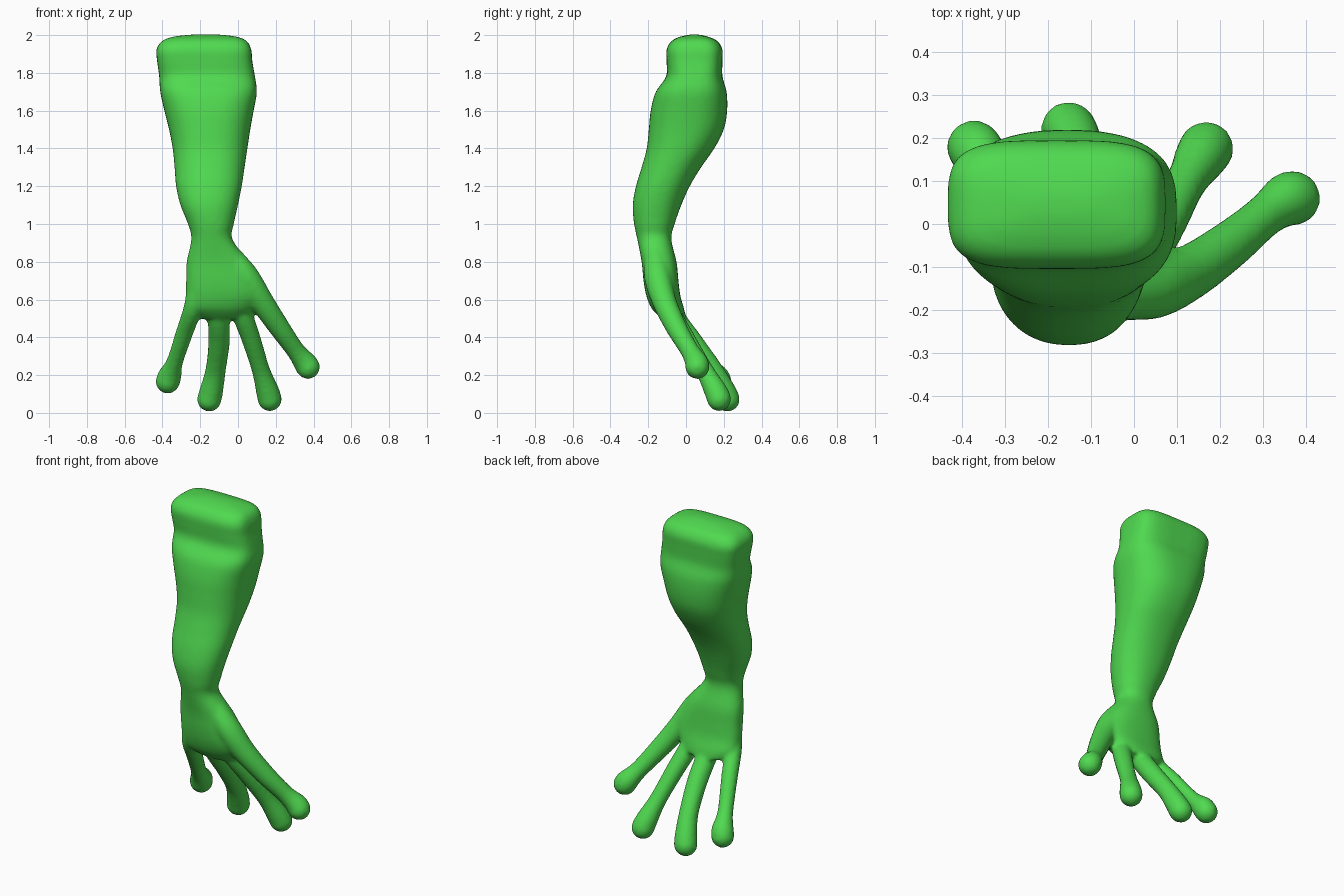
import bpy, bmesh, math
from mathutils import Vector

green = bpy.data.materials.new("frog green")
green.diffuse_color = (0.08, 0.7, 0.08, 1)


def smooth_rows(rows, steps):
    """Catmull-Rom interpolation through rows of numbers."""
    out = []
    for i in range(len(rows) - 1):
        a, b, c, d = (rows[max(0, min(len(rows) - 1, i + k))] for k in (-1, 0, 1, 2))
        for s in range(steps):
            t = s / steps
            out.append([0.5 * (2 * q + (r - p) * t + (2 * p - 5 * q + 4 * r - u) * t * t
                               + (3 * q - p - 3 * r + u) * t ** 3)
                        for p, q, r, u in zip(a, b, c, d)])
    return out + [list(rows[-1])]


def skin(bm, rings):
    """Closed surface through rings of points."""
    loops = [[bm.verts.new(p) for p in ring] for ring in rings]
    n = len(loops[0])
    for a, b in zip(loops, loops[1:]):
        for i in range(n):
            bm.faces.new((a[i], a[(i + 1) % n], b[(i + 1) % n], b[i]))
    bm.faces.new(loops[0][::-1])
    bm.faces.new(loops[-1])


def limb(bm, rows, sides=48):
    """Horizontal sections: z, x min, x max, y min, y max, squareness."""
    rings = []
    for z, x0, x1, y0, y1, e in smooth_rows(rows, 4):
        ring = []
        for i in range(sides):
            a = 2 * math.pi * i / sides
            c, s = math.cos(a), math.sin(a)
            ring.append(((x0 + x1) / 2 + (x1 - x0) / 2 * math.copysign(abs(c) ** (2 / e), c),
                         (y0 + y1) / 2 + (y1 - y0) / 2 * math.copysign(abs(s) ** (2 / e), s), z))
        rings.append(ring)
    skin(bm, rings)


def finger(bm, rows, sides=24):
    """Round tube along x, y, z, radius, ending in a rounded pad."""
    path = smooth_rows(rows, 6)
    pts = [Vector(p[:3]) for p in path]
    rings = []

    def ring(centre, tangent, r):
        u = tangent.cross(Vector((0, 1, 0))).normalized()
        v = tangent.cross(u)
        rings.append([centre + r * (u * math.cos(2 * math.pi * i / sides)
                                    + v * math.sin(2 * math.pi * i / sides))
                      for i in range(sides)])

    for i, p in enumerate(pts):
        t = (pts[min(i + 1, len(pts) - 1)] - pts[max(i - 1, 0)]).normalized()
        ring(p, t, path[i][3])
    r = path[-1][3]
    for k in range(1, 7):
        a = k * math.pi / 2 / 6.3
        ring(pts[-1] + t * r * math.sin(a), t, r * math.cos(a))
    skin(bm, rings)


bm = bmesh.new()

# Forearm, wrist and palm
limb(bm, [
    (0.50, -0.22, 0.05, -0.13, 0.00, 2.2),
    (0.55, -0.27, 0.09, -0.18, -0.01, 2.4),
    (0.62, -0.277, 0.13, -0.21, -0.03, 2.4),
    (0.70, -0.275, 0.11, -0.225, -0.04, 2.4),
    (0.80, -0.272, 0.055, -0.235, -0.05, 2.3),
    (0.92, -0.247, -0.03, -0.258, -0.078, 2.2),
    (1.00, -0.265, -0.022, -0.275, -0.06, 2.2),
    (1.10, -0.305, 0.000, -0.282, -0.025, 2.2),
    (1.20, -0.328, 0.020, -0.265, 0.02, 2.2),
    (1.30, -0.336, 0.035, -0.235, 0.08, 2.2),
    (1.40, -0.346, 0.050, -0.208, 0.15, 2.3),
    (1.50, -0.365, 0.065, -0.197, 0.20, 2.4),
    (1.60, -0.390, 0.083, -0.187, 0.218, 2.5),
    (1.70, -0.412, 0.100, -0.160, 0.215, 2.8),
    (1.78, -0.417, 0.090, -0.105, 0.193, 3.2),
    (1.86, -0.428, 0.076, -0.103, 0.193, 3.6),
    (1.925, -0.432, 0.070, -0.103, 0.193, 3.8),
    (1.97, -0.400, 0.045, -0.075, 0.165, 3.8),
    (1.992, -0.34, -0.01, -0.03, 0.115, 3.4),
    (2.003, -0.24, -0.10, 0.02, 0.07, 3.0),
])

# Four fingers with swollen tips, left to right
finger(bm, [(-0.20, -0.14, 0.74, 0.06), (-0.235, -0.12, 0.57, 0.05), (-0.285, -0.01, 0.42, 0.046),
            (-0.335, 0.10, 0.27, 0.044), (-0.36, 0.16, 0.20, 0.062), (-0.372, 0.178, 0.166, 0.064)])
finger(bm, [(-0.12, -0.13, 0.68, 0.06), (-0.105, -0.07, 0.52, 0.058), (-0.10, 0.03, 0.38, 0.057),
            (-0.118, 0.14, 0.23, 0.054), (-0.14, 0.20, 0.12, 0.062), (-0.152, 0.22, 0.072, 0.065)])
finger(bm, [(-0.03, -0.13, 0.68, 0.06), (0.02, -0.08, 0.53, 0.055), (0.07, 0.0, 0.39, 0.051),
            (0.12, 0.095, 0.23, 0.048), (0.155, 0.155, 0.12, 0.061), (0.168, 0.175, 0.073, 0.064)])
finger(bm, [(-0.04, -0.16, 0.83, 0.06), (0.04, -0.15, 0.72, 0.072), (0.125, -0.115, 0.59, 0.064),
            (0.22, -0.05, 0.45, 0.056), (0.305, 0.02, 0.33, 0.05), (0.353, 0.055, 0.268, 0.062),
            (0.37, 0.06, 0.243, 0.064)])

bmesh.ops.recalc_face_normals(bm, faces=bm.faces)
mesh = bpy.data.meshes.new("arm_and_hand")
bm.to_mesh(mesh)
bm.free()
mesh.materials.append(green)
arm = bpy.data.objects.new("arm_and_hand", mesh)
bpy.context.collection.objects.link(arm)

# Fuse the palm and fingers into one soft skin
fuse = arm.modifiers.new("fuse", 'REMESH')
fuse.mode = 'VOXEL'
fuse.voxel_size = 0.012
fuse.use_smooth_shade = True
soften = arm.modifiers.new("soften", 'SMOOTH')
soften.factor = 0.5
soften.iterations = 6
